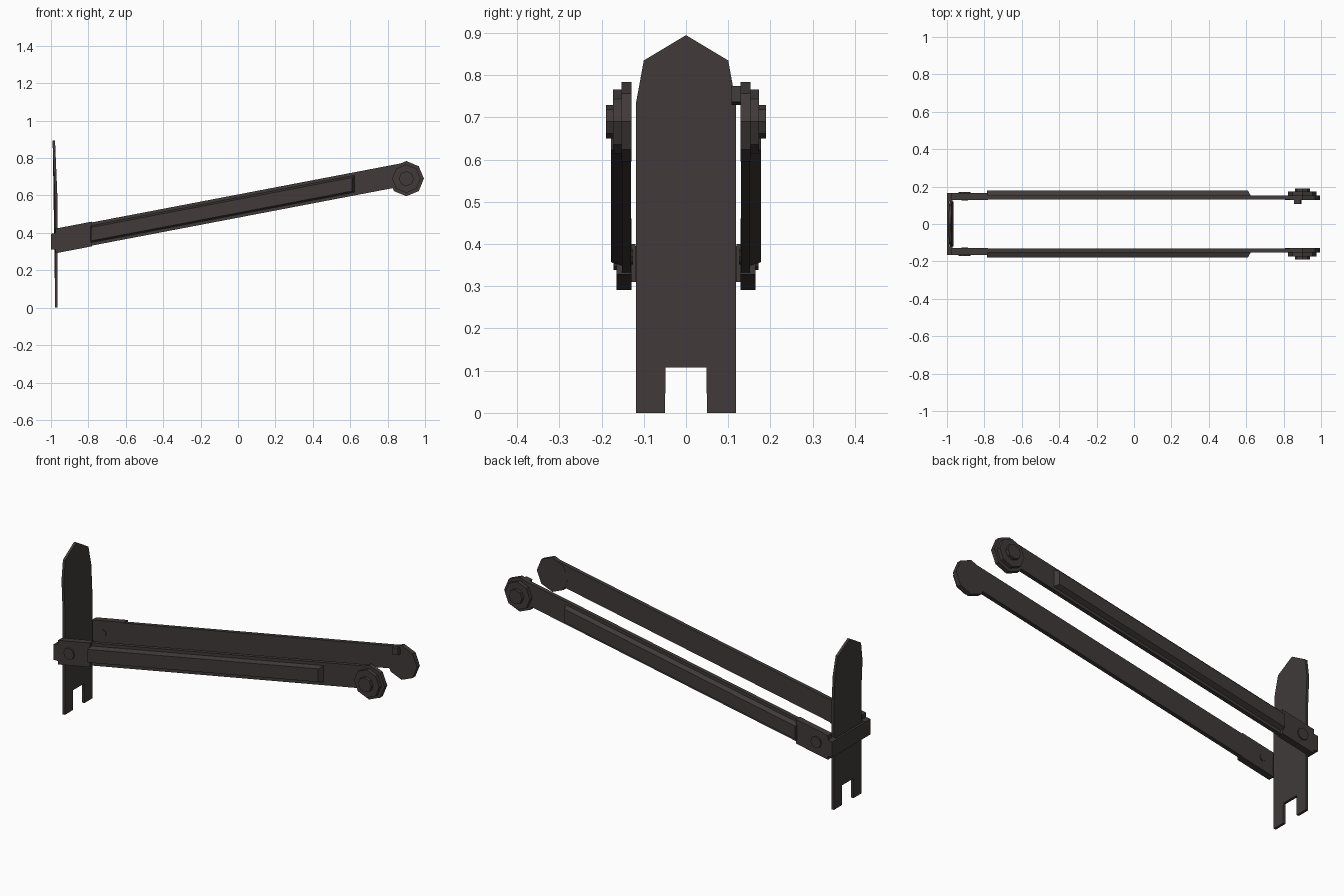
import bpy, bmesh, math

cube = bpy.data.objects.get("Cube")
if cube:
    bpy.data.objects.remove(cube, do_unlink=True)

steel = bpy.data.materials.new("dark_steel")
steel.use_nodes = True
COLOUR = (0.052, 0.042, 0.042, 1)
steel.diffuse_color = COLOUR
bsdf = steel.node_tree.nodes["Principled BSDF"]
bsdf.inputs["Base Color"].default_value = COLOUR
bsdf.inputs["Roughness"].default_value = 0.7


def loft(name, rings):
    """Skin a stack of matching outlines and cap both ends."""
    bm = bmesh.new()
    loops = [[bm.verts.new(p) for p in ring] for ring in rings]
    n = len(loops[0])
    for a, b in zip(loops, loops[1:]):
        for i in range(n):
            j = (i + 1) % n
            bm.faces.new((a[i], a[j], b[j], b[i]))
    bm.faces.new(loops[0])
    bm.faces.new(loops[-1])
    bmesh.ops.recalc_face_normals(bm, faces=bm.faces)
    mesh = bpy.data.meshes.new(name)
    bm.to_mesh(mesh)
    bm.free()
    obj = bpy.data.objects.new(name, mesh)
    mesh.materials.append(steel)
    bpy.context.collection.objects.link(obj)
    return obj


def side_part(name, outline, y0, y1, outer=None, sides=(-1, 1)):
    """Prism in the x-z plane, made on the right (-y) and the back (+y)."""
    for s in sides:
        label = ("front_" if s < 0 else "rear_") + name
        loft(label, [[(x, s * y0, z) for x, z in outline],
                     [(x, s * y1, z) for x, z in (outer or outline)]])


def edge(x, inset, top):
    """Height of the sloping arm's upper or lower edge."""
    middle = 0.358 + 0.191 * (x + 0.97)
    return middle + (0.064 - inset) * (1 if top else -1)


def sloped(x0, x1, inset):
    return [(x0, edge(x0, inset, False)), (x1, edge(x1, inset, False)),
            (x1, edge(x1, inset, True)), (x0, edge(x0, inset, True))]


def disc(x, z, r, n=8):
    return [(x + r * math.cos(math.tau * i / n), z + r * math.sin(math.tau * i / n))
            for i in range(n)]


# Long arms with a raised, chamfered rail on the outside
side_part("arm", sloped(-0.95, 0.88, 0.002), 0.13, 0.152)
side_part("rail", sloped(-0.79, 0.625, 0.018), 0.15, 0.178, sloped(-0.785, 0.61, 0.028))

# Pivot heads with washer and bolt
PIVOT = (0.90, 0.69)
side_part("pivot_head", disc(*PIVOT, 0.094), 0.129, 0.1525)
side_part("pivot_washer", disc(*PIVOT, 0.076), 0.152, 0.173)
side_part("pivot_bolt", disc(*PIVOT, 0.04), 0.172, 0.19)

# Stop tab inside the rear head
side_part("stop_tab", [(0.86, 0.73), (0.895, 0.737), (0.89, 0.775), (0.855, 0.768)],
          0.13, 0.108, sides=(1,))

# Clamp sleeves and bolts at the low end
side_part("clamp", sloped(-0.975, -0.78, -0.002), 0.129, 0.165)
side_part("clamp_corner", [(-1, 0.31), (-0.97, 0.31), (-0.97, 0.4), (-1, 0.395)], 0.12, 0.165)
side_part("clamp_bolt", disc(-0.905, 0.37, 0.032), 0.164, 0.172)
side_part("clamp_rivet", disc(-0.905, 0.37, 0.018), 0.13, 0.125)

# Strap joining the two clamps
side_part("cross_strap", [(-1, 0.31), (-0.988, 0.31), (-0.988, 0.395), (-1, 0.395)],
          -0.13, 0.13, sides=(1,))

# Pointed blade with a notched foot, leaning slightly toward its tip
half = [(0.05, 0), (0.119, 0), (0.119, 0.4), (0.119, 0.58), (0.119, 0.731), (0.1, 0.835)]
outline = ([(0.048, 0.108)] + half + [(0, 0.895)]
           + [(-y, z) for y, z in reversed(half)] + [(-0.048, 0.108)])


def blade_ring(offset):
    return [(-0.972 + offset - 0.042 * max(0, z - 0.58), y, z) for y, z in outline]


loft("blade", [blade_ring(-0.007), blade_ring(0.007)])
